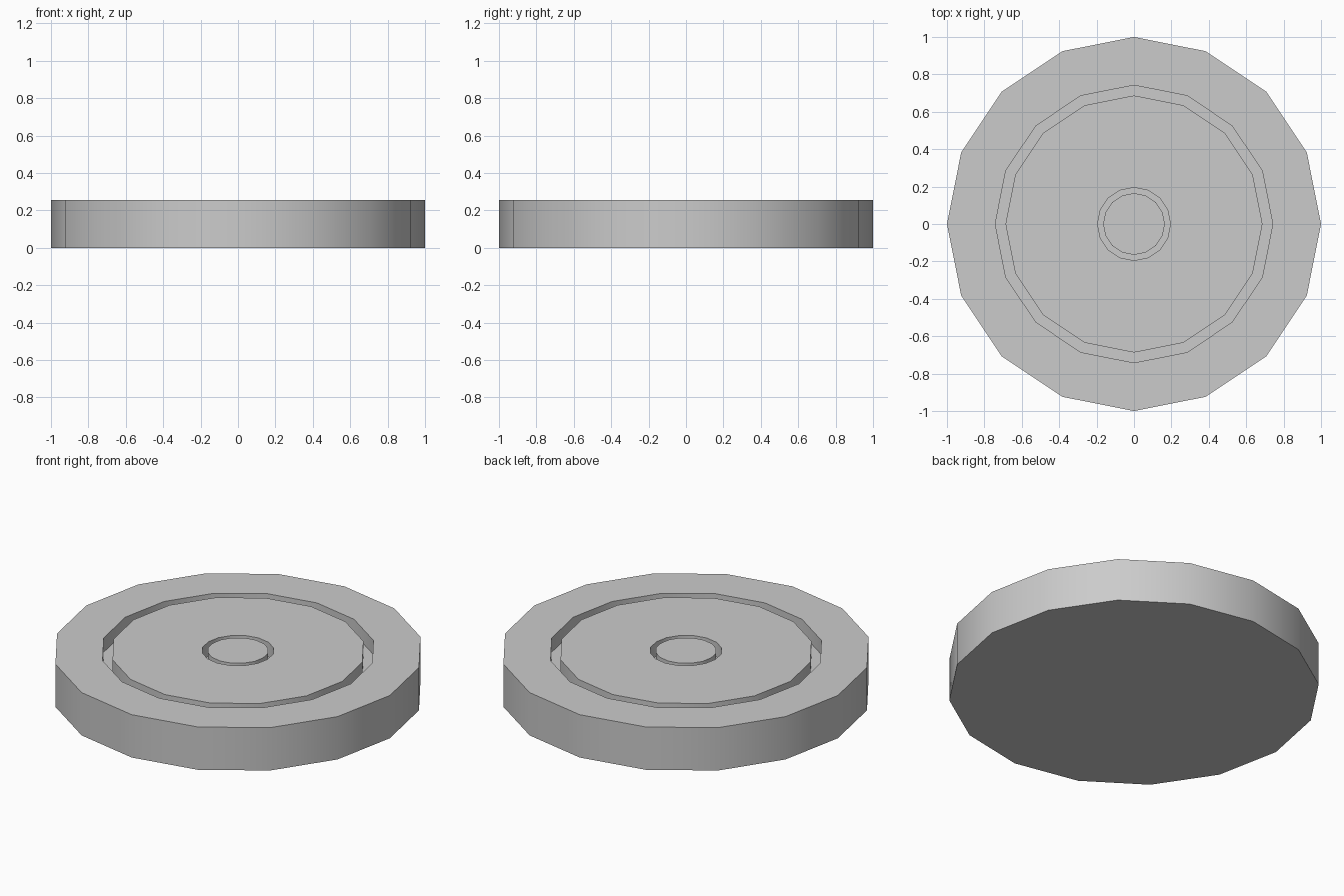
import bpy, bmesh, math

if "Cube" in bpy.data.objects:
    bpy.data.objects.remove(bpy.data.objects["Cube"])

SIDES = 16
TOP = 0.255
FLOOR = 0.17

# Half profile (radius, height) from the rim base to the centre boss
profile = [
    (1.0, 0.0), (1.0, TOP),
    (0.742, TOP), (0.742, FLOOR), (0.687, FLOOR), (0.687, TOP),   # wide groove
    (0.195, TOP), (0.195, FLOOR), (0.165, FLOOR), (0.165, TOP),   # narrow groove
]

bm = bmesh.new()
rings = []
for r, z in profile:
    rings.append([bm.verts.new((r * math.cos(math.tau * i / SIDES),
                                r * math.sin(math.tau * i / SIDES), z))
                  for i in range(SIDES)])

# Walls, floors and top bands
for a, b in zip(rings, rings[1:]):
    for i in range(SIDES):
        j = (i + 1) % SIDES
        bm.faces.new((a[i], a[j], b[j], b[i]))

# Underside and centre caps
bm.faces.new(rings[0][::-1])
bm.faces.new(rings[-1])
bmesh.ops.recalc_face_normals(bm, faces=bm.faces)

mesh = bpy.data.meshes.new("grooved_disc")
bm.to_mesh(mesh)
bm.free()
disc = bpy.data.objects.new("grooved_disc", mesh)
bpy.context.collection.objects.link(disc)

# Smooth walls with crisp rims
bpy.context.view_layer.objects.active = disc
disc.select_set(True)
bpy.ops.object.shade_smooth_by_angle(angle=math.radians(30))
